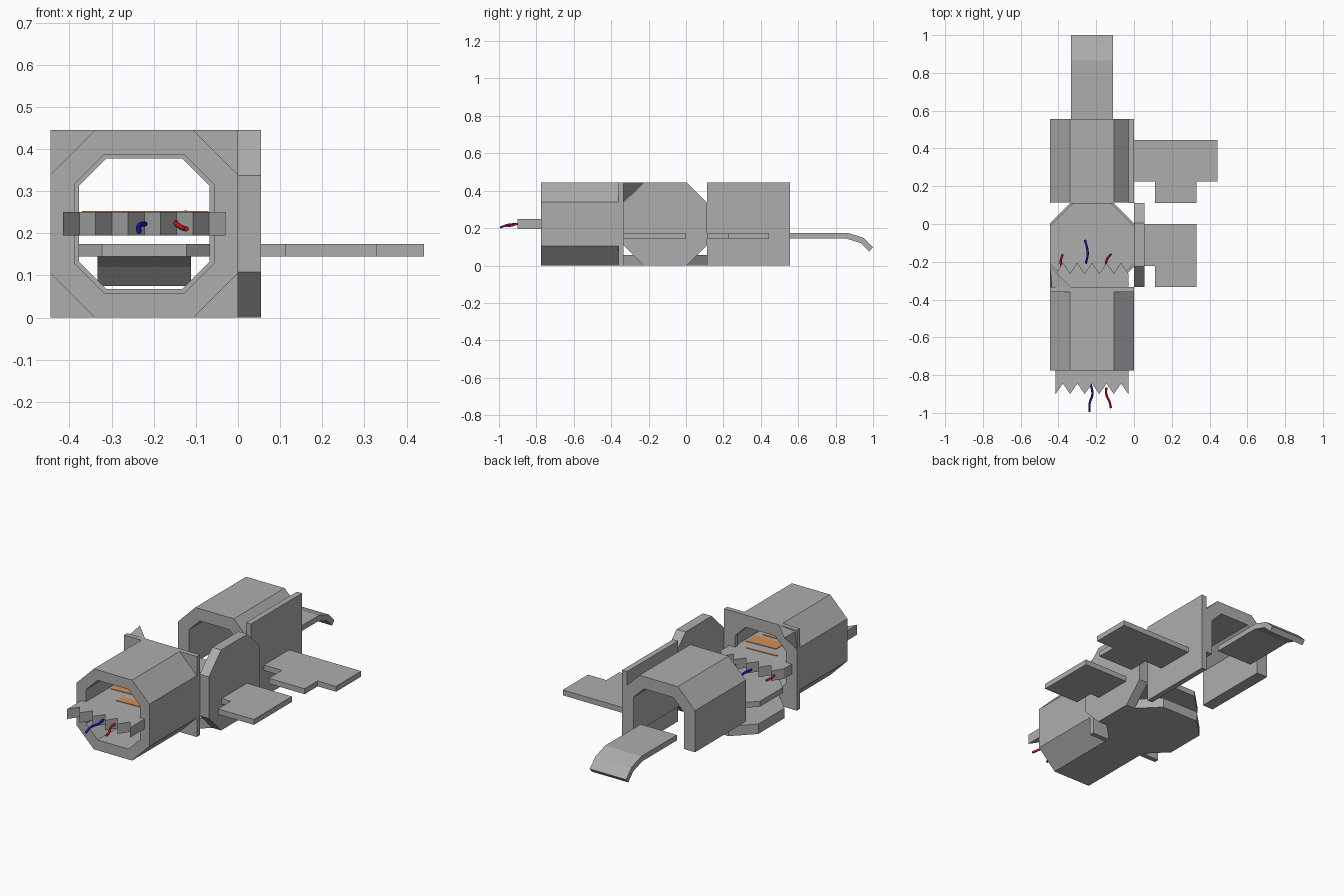
import bpy, bmesh, math
from mathutils import Vector

if "Cube" in bpy.data.objects:
    bpy.data.objects.remove(bpy.data.objects["Cube"])

CX = CZ = 0.2225          # tube centre offset / half width
H = 0.2225


def mat(name, rgb):
    m = bpy.data.materials.new(name)
    m.diffuse_color = (*rgb, 1)
    m.use_nodes = True
    m.node_tree.nodes["Principled BSDF"].inputs["Base Color"].default_value = m.diffuse_color
    return m


GREY = mat("hull grey", (0.42, 0.42, 0.42))
ORANGE = mat("floor orange", (0.68, 0.27, 0.09))
RED = mat("wire red", (0.55, 0.01, 0.01))
BLUE = mat("wire blue", (0.01, 0.01, 0.45))


def finish(name, bm, material):
    bmesh.ops.recalc_face_normals(bm, faces=bm.faces)
    me = bpy.data.meshes.new(name)
    bm.to_mesh(me)
    bm.free()
    me.materials.append(material)
    ob = bpy.data.objects.new(name, me)
    bpy.context.collection.objects.link(ob)
    return ob


def prism(name, profile, axis, lo, hi, material=GREY):
    """Extrude a 2D outline along an axis ('x': yz, 'y': xz, 'z': xy)."""
    def place(p, d):
        a, b = p
        return {'x': (d, a, b), 'y': (a, d, b), 'z': (a, b, d)}[axis]
    bm = bmesh.new()
    low = bm.faces.new([bm.verts.new(place(p, lo)) for p in profile])
    ext = bmesh.ops.extrude_face_region(bm, geom=[low], use_keep_orig=True)
    offset = Vector(place((0, 0), hi - lo))
    bmesh.ops.translate(bm, vec=offset,
                        verts=[v for v in ext['geom'] if isinstance(v, bmesh.types.BMVert)])
    return finish(name, bm, material)


def octagon(cx, cy, half, flat):
    pts = [(half, -flat), (half, flat), (flat, half), (-flat, half),
           (-half, flat), (-half, -flat), (-flat, -half), (flat, -half)]
    return [(cx + a, cy + b) for a, b in pts]


def ring(name, outer, inner, y0, y1):
    """Tube along y between two matching closed outlines."""
    bm = bmesh.new()
    loops = [[bm.verts.new((a, y, b)) for a, b in prof]
             for prof, y in ((outer, y0), (outer, y1), (inner, y1), (inner, y0))]
    n = len(outer)
    for k in range(4):
        p, q = loops[k], loops[(k + 1) % 4]
        for i in range(n):
            j = (i + 1) % n
            bm.faces.new((p[i], p[j], q[j], q[i]))
    return finish(name, bm, GREY)


# Front octagonal tube and the square frame behind it
outer = octagon(-CX, CZ, H, 0.117)
inner = octagon(-CX, CZ, 0.165, 0.094)
small = octagon(-CX, CZ, 0.155, 0.09)
ring("front_tube", outer, inner, -0.775, -0.36)
square = [(-CX + math.copysign(H, a + CX), CZ + math.copysign(H, b - CZ)) for a, b in outer]
# frame: keep the eight points on the square outline so the loops match
frame_outer = [(-CX + (H if abs(a + CX) > 0.2 else 0.117) * math.copysign(1, a + CX),
                CZ + (H if abs(b - CZ) > 0.2 else 0.117) * math.copysign(1, b - CZ))
               for a, b in outer]
ring("square_frame", frame_outer, small, -0.36, -0.333)
for sx in (-1, 1):
    for sz in (-1, 1):
        corner = [(-CX + sx * H, CZ + sz * 0.117), (-CX + sx * H, CZ + sz * H),
                  (-CX + sx * 0.117, CZ + sz * H)]
        prism("frame_corner", corner, 'y', -0.36, -0.333)

# Rear arch: the upper part of the same tube, open underneath
arch = [(-0.445, 0.11), (-0.445, 0.34), (-0.34, 0.445), (-0.105, 0.445), (0, 0.34), (0, 0.11),
        (-0.0675, 0.11), (-0.0675, 0.3125), (-0.1325, 0.3775), (-0.3125, 0.3775),
        (-0.3775, 0.3125), (-0.3775, 0.11)]
prism("rear_arch", arch, 'y', 0.113, 0.557)
prism("rear_side_wall", [(0.111, 0), (0.557, 0), (0.557, 0.445), (0.111, 0.445)], 'x', -0.03, 0.001)

# Middle hub: octagonal side plate, bottom plate and floor
prism("hub_side_plate", octagon(-0.111, CZ, H, 0.115), 'x', 0, 0.055)
prism("hub_bottom_plate", octagon(-CX, -0.111, H, 0.115), 'z', 0, 0.055)
prism("hub_floor", octagon(-CX, -0.111, H, 0.1), 'z', 0.145, 0.175)

# Corner fragment at the upper left of the hub
bm = bmesh.new()
vs = [bm.verts.new(p) for p in ((-0.445, -0.333, 0.34), (-0.335, -0.333, 0.445),
                                (-0.445, -0.222, 0.445), (-0.435, -0.333, 0.435))]
for f in ((0, 1, 2), (0, 1, 3), (1, 2, 3), (0, 2, 3)):
    bm.faces.new([vs[i] for i in f])
finish("corner_fragment", bm, GREY)

# Stepped side wings
prism("front_wing", [(0, 0), (0.33, 0), (0.33, -0.333), (0.111, -0.333), (0.111, -0.222), (0, -0.222)],
      'z', 0.145, 0.175)
prism("rear_wing", [(-0.01, 0.445), (0.442, 0.445), (0.442, 0.225), (0.33, 0.225), (0.33, 0.111),
                    (0.111, 0.111), (0.111, 0.225), (-0.01, 0.225)], 'z', 0.145, 0.175)

# Tail ramp bending down at the back
prism("tail_ramp", [(0.555, 0.145), (0.855, 0.145), (0.935, 0.12), (0.98, 0.075), (1.0, 0.098),
                    (0.95, 0.147), (0.865, 0.175), (0.555, 0.175)], 'x', -0.333, -0.111)

# Broken floor slab with torn ends
STEPS = 10
xs = [-0.415 + 0.385 * i / STEPS for i in range(STEPS + 1)]
front = [(x, -0.9 if i % 2 == 0 else -0.845) for i, x in enumerate(xs)]
back = [(x, -0.262 if i % 2 == 0 else -0.205) for i, x in enumerate(xs)]
prism("torn_floor", front + back[::-1], 'z', 0.195, 0.25)

# Orange floor bands inside the tube
for y0, y1, x0, x1 in ((-0.68, -0.62, -0.27, -0.07), (-0.58, -0.53, -0.37, -0.1),
                       (-0.51, -0.42, -0.25, -0.07), (-0.375, -0.355, -0.3, -0.12)):
    prism("floor_band", [(x0, y0), (x1, y0 + 0.01), (x1, y1), (x0, y1 - 0.01)],
          'z', 0.249, 0.253, ORANGE)


# Loose wires
def wire(name, pts, material):
    cu = bpy.data.curves.new(name, 'CURVE')
    cu.dimensions = '3D'
    cu.bevel_depth = 0.006
    cu.bevel_resolution = 1
    cu.use_fill_caps = True
    cu.resolution_u = 4
    sp = cu.splines.new('BEZIER')
    sp.bezier_points.add(len(pts) - 1)
    for bp, p in zip(sp.bezier_points, pts):
        bp.co = p
        bp.handle_left_type = bp.handle_right_type = 'AUTO'
    cu.materials.append(material)
    bpy.context.collection.objects.link(bpy.data.objects.new(name, cu))


wire("front_blue_wire", [(-0.23, -0.845, 0.222), (-0.22, -0.9, 0.222), (-0.235, -0.95, 0.218),
                         (-0.235, -0.994, 0.203)], BLUE)
wire("front_red_wire", [(-0.147, -0.865, 0.225), (-0.147, -0.9, 0.222), (-0.13, -0.94, 0.212),
                        (-0.122, -0.975, 0.21)], RED)
wire("back_blue_wire", [(-0.255, -0.21, 0.222), (-0.245, -0.16, 0.222), (-0.25, -0.12, 0.215),
                        (-0.26, -0.085, 0.205)], BLUE)
wire("back_red_wire", [(-0.145, -0.265, 0.225), (-0.147, -0.2, 0.222), (-0.135, -0.175, 0.235),
                       (-0.122, -0.16, 0.25)], RED)
wire("back_left_red_wire", [(-0.38, -0.235, 0.225), (-0.388, -0.2, 0.22), (-0.378, -0.16, 0.215)], RED)
